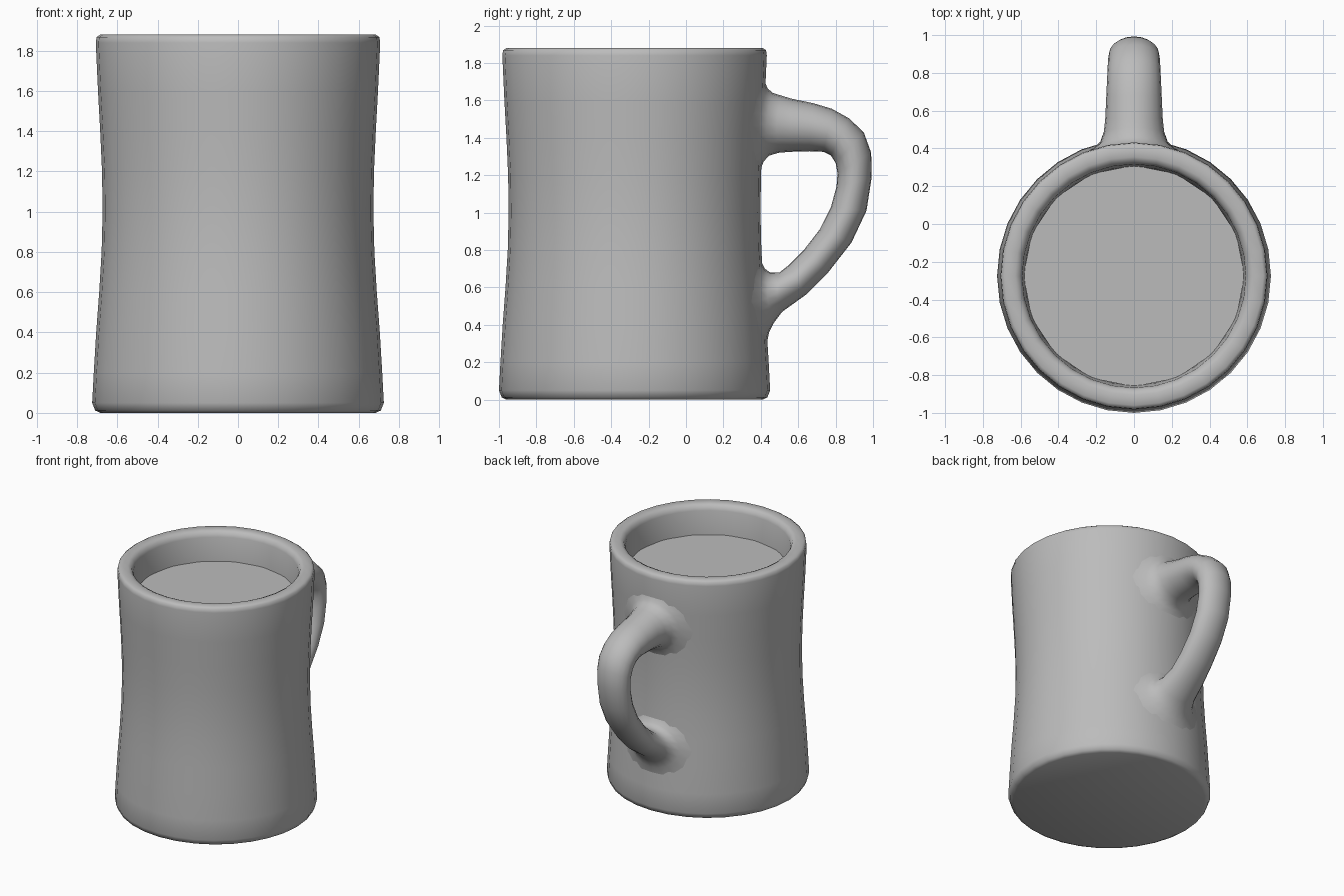
import bpy, bmesh, math

default = bpy.data.objects.get("Cube")
if default:
    bpy.data.objects.remove(default, do_unlink=True)

AXIS_Y = -0.275   # centre line of the cup

glaze = bpy.data.materials.new("grey_glaze")
glaze.use_nodes = True
GREY = (0.5, 0.5, 0.5, 1)
glaze.diffuse_color = GREY
glaze.node_tree.nodes["Principled BSDF"].inputs["Base Color"].default_value = GREY

# outer wall, bottom to top (radius, height)
OUTER = [(0.725, 0.05), (0.717, 0.2), (0.705, 0.4), (0.69, 0.6), (0.678, 0.8),
         (0.673, 1.0), (0.676, 1.2), (0.685, 1.4), (0.696, 1.6), (0.707, 1.84)]
FOOT = [(0, 0), (0.685, 0), (0.71, 0.012)]
RIM = [(0.703, 1.868), (0.685, 1.88), (0.63, 1.88), (0.605, 1.868), (0.592, 1.835)]
INSIDE = [(0.578, 1.6), (0.56, 1.0), (0.56, 0.2), (0.5, 0.12), (0, 0.12)]


def make_object(name, bm, angle=50):
    bmesh.ops.remove_doubles(bm, verts=bm.verts, dist=1e-5)
    bmesh.ops.recalc_face_normals(bm, faces=bm.faces)
    mesh = bpy.data.meshes.new(name)
    bm.to_mesh(mesh)
    bm.free()
    mesh.materials.append(glaze)
    obj = bpy.data.objects.new(name, mesh)
    bpy.context.collection.objects.link(obj)
    bpy.ops.object.select_all(action="DESELECT")
    obj.select_set(True)
    bpy.context.view_layer.objects.active = obj
    bpy.ops.object.shade_smooth_by_angle(angle=math.radians(angle))
    return obj


def loft(bm, rings):
    """Skin closed rings of points with quads."""
    loops = [[bm.verts.new(p) for p in ring] for ring in rings]
    for a, b in zip(loops, loops[1:]):
        for i in range(len(a)):
            j = (i + 1) % len(a)
            bm.faces.new((a[i], a[j], b[j], b[i]))


def circle(radius, z, sides=32):
    steps = [math.tau * i / sides for i in range(sides)]
    return [(radius * math.cos(t), AXIS_Y + radius * math.sin(t), z) for t in steps]


def wall_y(x, z):
    """Back surface of the cup at x, z."""
    for (r0, z0), (r1, z1) in zip(OUTER, OUTER[1:]):
        if z <= z1:
            break
    r = r0 + (r1 - r0) * (z - z0) / (z1 - z0)
    return AXIS_Y + math.sqrt(r * r - x * x)


# cup: one turned profile with a rounded foot and rim
bm = bmesh.new()
loft(bm, [circle(max(r, 1e-7), z) for r, z in FOOT + OUTER + RIM + INSIDE])
make_object("cup", bm)

# drink surface: coarse flat disc
bm = bmesh.new()
bm.faces.new([bm.verts.new(p) for p in circle(0.586, 1.65, 16)])
make_object("drink_surface", bm)

# handle: oval sections from outer edge to inner edge (y, z) with half width
SECTIONS = [
    ((0.56, 1.61), (0.56, 1.325), 0.152), ((0.68, 1.585), (0.66, 1.328), 0.147),
    ((0.78, 1.555), (0.735, 1.325), 0.143), ((0.87, 1.505), (0.775, 1.305), 0.14),
    ((0.95, 1.43), (0.8, 1.265), 0.137), ((0.99, 1.32), (0.81, 1.21), 0.133),
    ((0.993, 1.19), (0.805, 1.14), 0.13), ((0.965, 1.01), (0.775, 1.03), 0.13),
    ((0.885, 0.84), (0.715, 0.91), 0.13), ((0.76, 0.68), (0.63, 0.8), 0.133),
    ((0.64, 0.56), (0.55, 0.72), 0.14)]
# flared ends hug the cup: top, bottom, half width, lift off the wall
TOP_FLARE = [(1.70, 1.23), (1.665, 1.275), (1.64, 1.305), (1.625, 1.32)]
LOW_FLARE = [(0.30, 0.74), (0.36, 0.70), (0.41, 0.68), (0.47, 0.68)]
FLARE = [(0.31, -0.004), (0.22, 0.012), (0.178, 0.04), (0.16, 0.09)]
SIDES = 20


def section(outer, inner, half):
    ring = []
    for i in range(SIDES):
        t = math.tau * i / SIDES
        k = (1 + math.cos(t)) / 2
        y, z = (b + (a - b) * k for a, b in zip(outer, inner))
        ring.append((half * math.sin(t), y, z))
    return ring


def flare(outer_z, inner_z, half, lift):
    ring = section((0, outer_z), (0, inner_z), half)
    return [(x, wall_y(x, z) + lift, z) for x, _, z in ring]


rings = [flare(*zs, *f) for zs, f in zip(TOP_FLARE, FLARE)]
rings += [section(*s) for s in SECTIONS]
rings += [flare(*zs, *f) for zs, f in reversed(list(zip(LOW_FLARE, FLARE)))]
bm = bmesh.new()
loft(bm, rings)
handle = make_object("handle", bm, 80)
